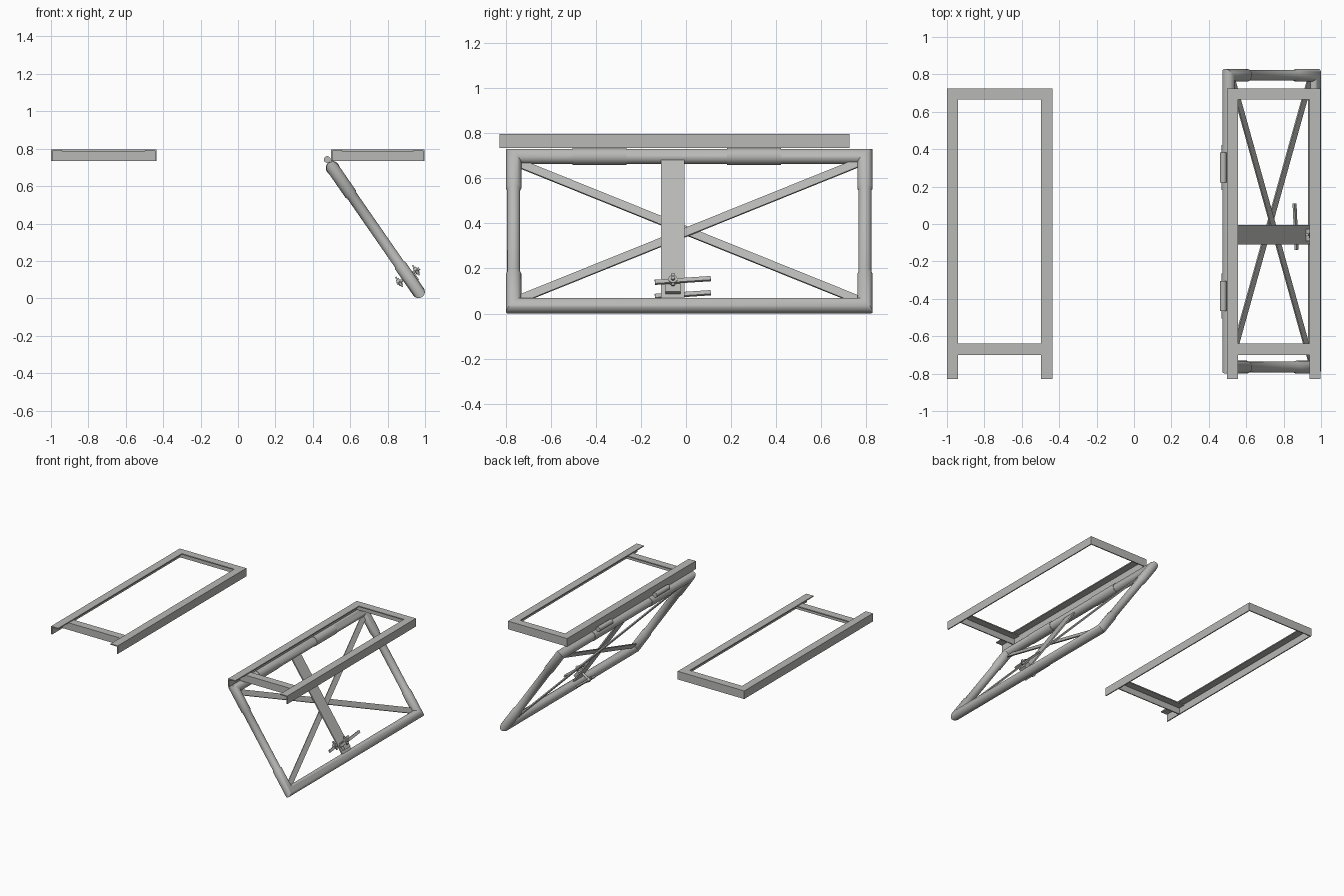
import bpy, bmesh, math
from mathutils import Matrix, Vector

cube = bpy.data.objects.get("Cube")
if cube:
    bpy.data.objects.remove(cube)


def material(name, rgb):
    m = bpy.data.materials.new(name)
    m.use_nodes = True
    col = (*rgb, 1)
    m.diffuse_color = col
    m.node_tree.nodes["Principled BSDF"].inputs["Base Color"].default_value = col
    return m


STEEL = material("grey steel", (0.48, 0.48, 0.47))

# Tilted plane of the leg: u runs down the leg, v along y, w out of its front face
TOP = Vector((0.506, 0.015, 0.697))
BOTTOM = Vector((0.965, 0.015, 0.035))
U = (BOTTOM - TOP).normalized()
V = Vector((0, 1, 0))
W = V.cross(U)
if W.x < 0:
    W = -W
LENGTH = (BOTTOM - TOP).length
HALF = 0.78


def leg(u, v, w=0):
    return TOP + U * u + V * v + W * w


def finish(name, bm, smooth=False):
    bmesh.ops.recalc_face_normals(bm, faces=bm.faces)
    me = bpy.data.meshes.new(name)
    bm.to_mesh(me)
    bm.free()
    me.materials.append(STEEL)
    ob = bpy.data.objects.new(name, me)
    bpy.context.collection.objects.link(ob)
    if smooth:
        bpy.ops.object.select_all(action="DESELECT")
        ob.select_set(True)
        bpy.context.view_layer.objects.active = ob
        bpy.ops.object.shade_smooth_by_angle(angle=math.radians(35))
    return ob


def skin(name, rings, closed=False, smooth=False):
    """Join equal rings of points into a tube, capped unless closed."""
    bm = bmesh.new()
    loops = [[bm.verts.new(p) for p in ring] for ring in rings]
    n = len(loops[0])
    pairs = list(zip(loops, loops[1:]))
    if closed:
        pairs.append((loops[-1], loops[0]))
    else:
        bm.faces.new(loops[0])
        bm.faces.new(loops[-1])
    for a, b in pairs:
        for i in range(n):
            j = (i + 1) % n
            bm.faces.new((a[i], a[j], b[j], b[i]))
    return finish(name, bm, smooth)


def circle(centre, out, up, r, n=24):
    angles = [2 * math.pi * i / n for i in range(n)]
    return [centre + out * (r * math.cos(a)) + up * (r * math.sin(a)) for a in angles]


def rod(name, a, b, r, n=20):
    axis = (b - a).normalized()
    side = axis.orthogonal().normalized()
    up = axis.cross(side)
    return skin(name, [circle(p, side, up, r, n) for p in (a, b)], smooth=True)


def bar(name, a, b, width, thick, normal=W):
    """Flat bar from a to b, facing along normal."""
    side = (b - a).normalized().cross(normal) * (width / 2)
    lift = normal * (thick / 2)
    return skin(name, [[p + side + lift, p - side + lift, p - side - lift, p + side - lift]
                       for p in (a, b)])


def angle_iron(name, stations, top, base):
    """Sweep an L section; each station is a point and its inward direction."""
    t, flange = 0.008, 0.06
    section = [(0, base), (0, top), (flange, top), (flange, top - t), (t, top - t), (t, base)]
    skin(name, [[Vector((x + dx * s, y + dy * s, z)) for s, z in section]
                for x, y, dx, dy in stations])


# Two angle-iron table frames, open at the front
for label, x0, x1 in (("right", -1.0, -0.437), ("left", 0.497, 0.997)):
    front, back = -0.828, 0.725
    angle_iron(label + "_table_frame",
               [(x0, front, 1, 0), (x0, back, 1, -1), (x1, back, -1, -1), (x1, front, -1, 0)],
               0.797, 0.735)
    angle_iron(label + "_cross_rail",
               [(x0 + 0.008, -0.7, 0, 1), (x1 - 0.008, -0.7, 0, 1)], 0.789, 0.735)

# Mitred tube loop; its side tubes neck down between the corner sleeves
FAT, THIN, SLEEVE = 0.034, 0.029, 0.17
rings = []
for side in (1, -1):
    run = [(0, FAT, -1), (SLEEVE, FAT, 0), (SLEEVE + 0.01, THIN, 0),
           (LENGTH - SLEEVE - 0.01, THIN, 0), (LENGTH - SLEEVE, FAT, 0), (LENGTH, FAT, 1)]
    for u, r, mitre in (run if side == 1 else reversed(run)):
        rings.append(circle(leg(u, side * HALF), V * side + U * mitre, W, r))
skin("leg_tube_frame", rings, closed=True, smooth=True)

# Hinge sleeves, pins and the tabs that join them
PIN = Vector((0.477, 0, 0.742))
for label, y in (("front", -0.385), ("back", 0.302)):
    at = TOP + V * (y - TOP.y)
    rod(label + "_hinge_sleeve", at - V * 0.12, at + V * 0.12, 0.037, 24)
    pin = PIN + V * y
    rod(label + "_hinge_pin", pin - V * 0.08, pin + V * 0.08, 0.018)
    tab_normal = (at - pin).normalized().cross(V)
    bar(label + "_hinge_tab", pin, at, 0.15, 0.012, tab_normal)

# Crossed braces, one behind the other, and the wide centre strap
for label, s, w in (("rising", -1, 0.002), ("falling", 1, -0.007)):
    bar(label + "_brace", leg(0.035, -s * (HALF - 0.03), w),
        leg(LENGTH - 0.035, s * (HALF - 0.03), w), 0.042, 0.008)
STRAP_V = -0.073
bar("centre_strap", leg(0.02, STRAP_V, 0.012), leg(LENGTH - 0.03, STRAP_V, 0.012), 0.104, 0.01)

# Clamp: block, through bolt, hubs and a long lever on either face
CLAMP_U = LENGTH - 0.1
bar("clamp_block", leg(CLAMP_U - 0.005, STRAP_V, 0.025), leg(CLAMP_U + 0.05, STRAP_V, 0.025),
    0.065, 0.03)
rod("clamp_bolt", leg(CLAMP_U, STRAP_V, -0.07), leg(CLAMP_U, STRAP_V, 0.075), 0.009, 12)
for label, w in (("inner", -0.055), ("outer", 0.055)):
    rod(label + "_clamp_hub", leg(CLAMP_U, STRAP_V, w - 0.01),
        leg(CLAMP_U, STRAP_V, w + 0.01), 0.02, 16)
    bar(label + "_clamp_lever", leg(CLAMP_U + 0.012, STRAP_V - 0.08, w),
        leg(CLAMP_U - 0.008, STRAP_V + 0.168, w), 0.02, 0.012)
    # Short wing of the nut, across the lever
    bar(label + "_clamp_wing", leg(CLAMP_U - 0.035, STRAP_V, w),
        leg(CLAMP_U + 0.03, STRAP_V, w), 0.014, 0.008)
